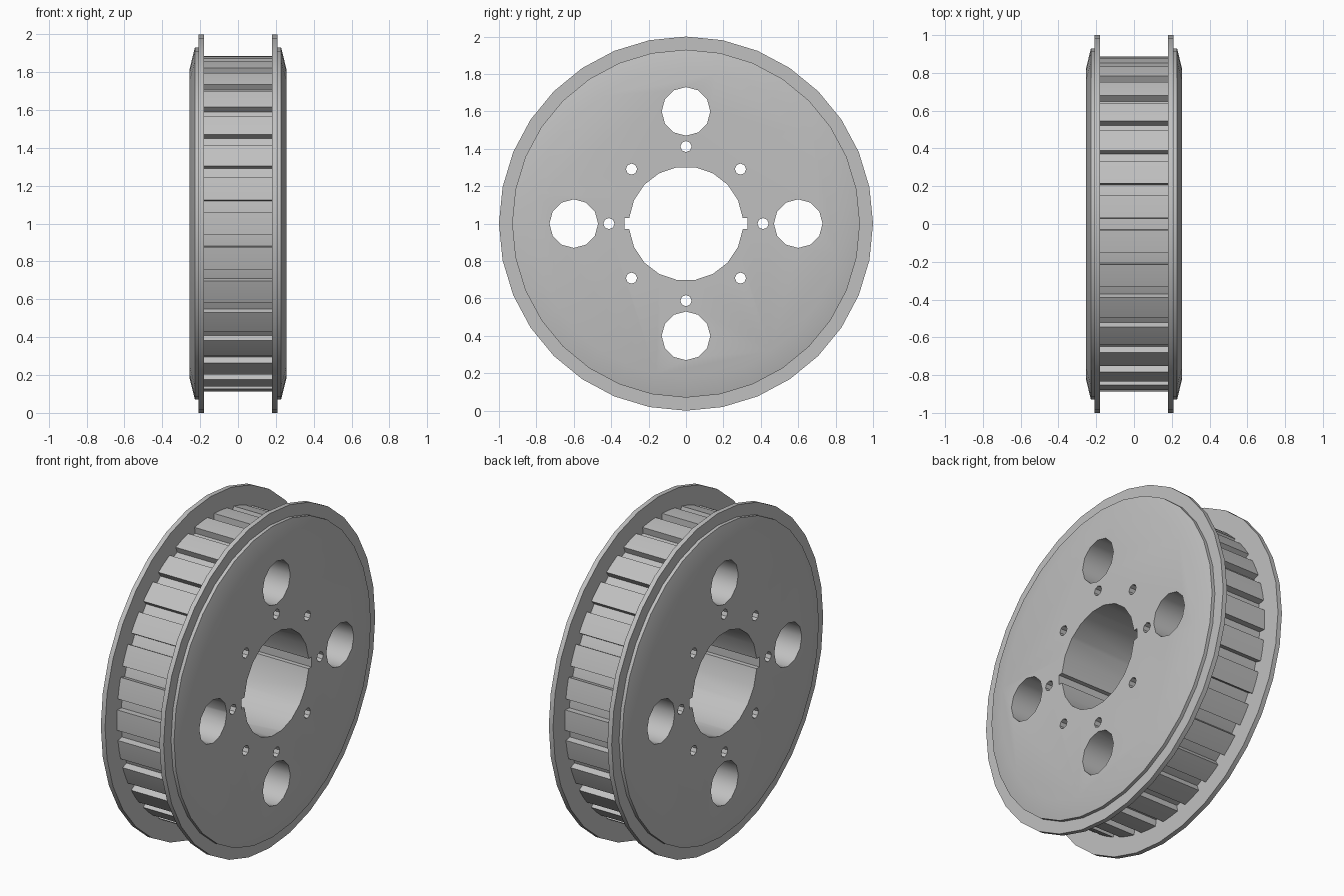
import bpy, bmesh
from math import sin, cos, pi, tau, asin

cube = bpy.data.objects.get("Cube")
if cube:
    bpy.data.objects.remove(cube, do_unlink=True)

CENTRE = (0, 0, 1)      # the axle runs along x at this height
TEETH = 30

metal = bpy.data.materials.new("grey_metal")
metal.use_nodes = True
grey = (0.53, 0.53, 0.53, 1)
metal.diffuse_color = grey
metal.node_tree.nodes["Principled BSDF"].inputs["Base Color"].default_value = grey


def finish(bm, name):
    bmesh.ops.recalc_face_normals(bm, faces=bm.faces)
    mesh = bpy.data.meshes.new(name)
    bm.to_mesh(mesh)
    bm.free()
    mesh.materials.append(metal)
    obj = bpy.data.objects.new(name, mesh)
    obj.location = CENTRE
    bpy.context.collection.objects.link(obj)
    return obj


def polar(r, a):
    return r * sin(a), r * cos(a)


def circle(r, sides, cy=0, cz=0):
    pts = [polar(r, tau * i / sides) for i in range(sides)]
    return [(cy + y, cz + z) for y, z in pts]


def prism(bm, outline, half_width):
    """Extrude a y-z outline along x, both ways."""
    ends = [[bm.verts.new((x, y, z)) for y, z in outline] for x in (-half_width, half_width)]
    bm.faces.new(ends[0])
    bm.faces.new(ends[1])
    n = len(outline)
    for i in range(n):
        j = (i + 1) % n
        bm.faces.new((ends[0][i], ends[0][j], ends[1][j], ends[1][i]))


def lathe(profile, sides):
    """Closed solid of (x, radius) rings around the x axis."""
    bm = bmesh.new()
    rings = [[bm.verts.new((x, y, z)) for y, z in circle(r, sides)] for x, r in profile]
    for a, b in zip(rings, rings[1:]):
        for i in range(sides):
            j = (i + 1) % sides
            bm.faces.new((a[i], a[j], b[j], b[i]))
    bm.faces.new(rings[0])
    bm.faces.new(rings[-1])
    return bm


# Wheel: grooved drum, two flanges and bevelled side plates
half = [(0.18, 0.85), (0.18, 1.0), (0.208, 1.0), (0.208, 0.93), (0.228, 0.93), (0.255, 0.82)]
profile = [(-x, r) for x, r in reversed(half)] + half
wheel = finish(lathe(profile, 32), "pulley_wheel")

# Cutter: bore with two keyways, four large holes, eight bolt holes
cut = bmesh.new()
bore, key_depth, key_half = 0.305, 0.33, 0.03
start = asin(key_half / bore)
steps = 9
outline = []
for side in (1, -1):
    outline.append((side * key_depth, side * key_half))
    for i in range(steps + 1):
        a = start + (pi - 2 * start) * i / steps
        outline.append((side * bore * cos(a), side * bore * sin(a)))
    outline.append((-side * key_depth, side * key_half))
prism(cut, outline, 0.4)
for i in range(4):
    prism(cut, circle(0.13, 12, *polar(0.6, tau * i / 4)), 0.4)
for i in range(8):
    prism(cut, circle(0.03, 8, *polar(0.412, tau * i / 8)), 0.4)
cutter = finish(cut, "hole_cutter")
cutter.hide_render = True

mod = wheel.modifiers.new("holes", 'BOOLEAN')
mod.operation = 'DIFFERENCE'
mod.solver = 'EXACT'
mod.object = cutter
bpy.context.view_layer.objects.active = wheel
wheel.select_set(True)
bpy.ops.object.modifier_apply(modifier=mod.name)
bpy.data.objects.remove(cutter, do_unlink=True)

# Belt teeth: raised blocks around the drum, with a narrow groove at the top
teeth = bmesh.new()
pitch = tau / TEETH
for k in range(TEETH):
    mid = (k + 0.5) * pitch
    spread = pitch * 0.33
    top = [polar(0.887, mid + s * spread) for s in (-1, 0, 1)]
    root = [polar(0.82, mid + s * spread) for s in (1, -1)]
    prism(teeth, top + root, 0.185)
belt_teeth = finish(teeth, "belt_teeth")

# Smooth round walls, crisp edges
for obj in (wheel, belt_teeth):
    bpy.ops.object.select_all(action='DESELECT')
    obj.select_set(True)
    bpy.context.view_layer.objects.active = obj
    bpy.ops.object.shade_smooth_by_angle(angle=0.55 if obj is wheel else 0.25)
